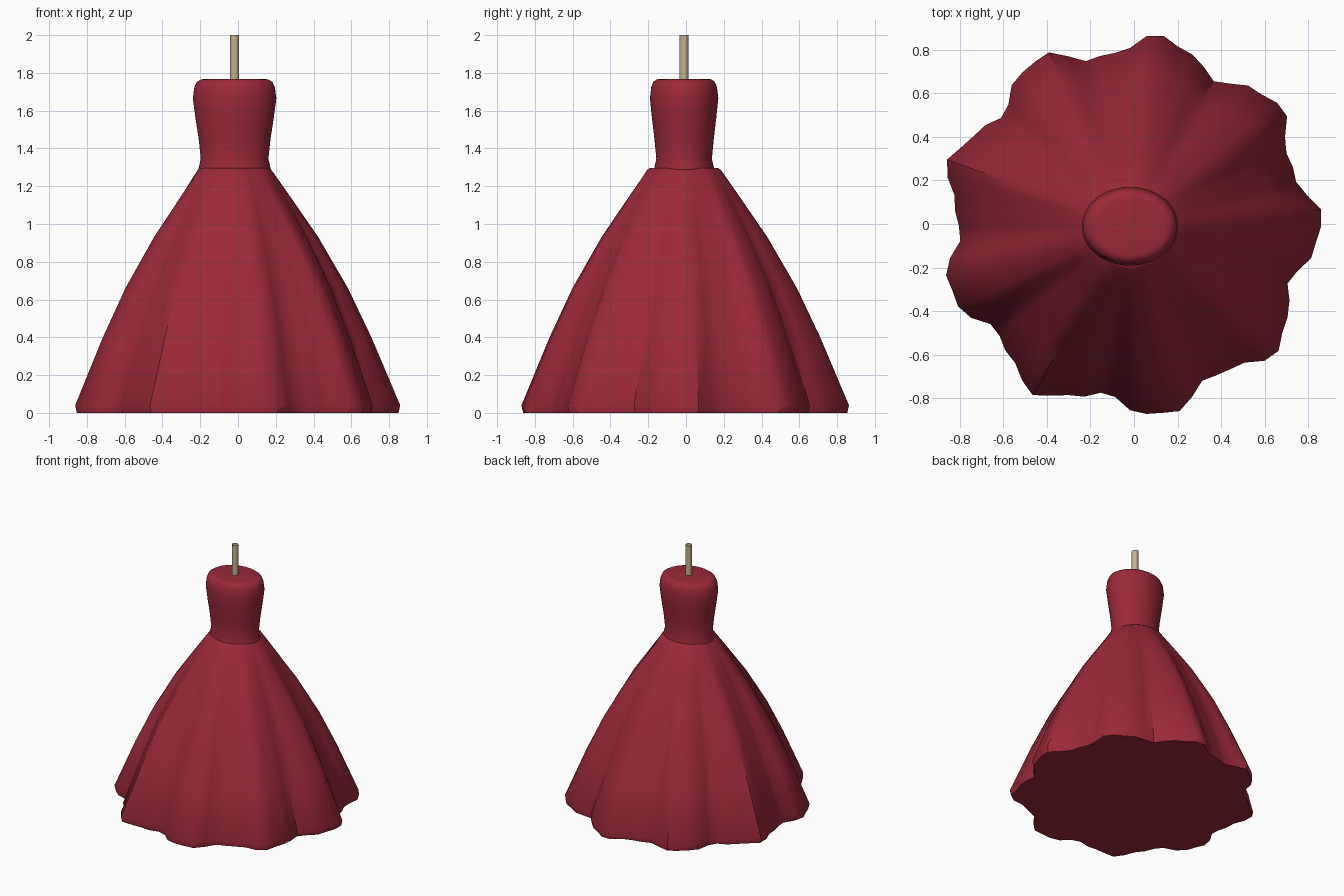
import bpy, bmesh
from math import cos, sin, tau, radians

if "Cube" in bpy.data.objects:
    bpy.data.objects.remove(bpy.data.objects["Cube"])

CX, CY = -0.018, -0.01   # axis of the dress; the folds are uneven around it


def material(name, rgb):
    m = bpy.data.materials.new(name)
    m.diffuse_color = (*rgb, 1)
    m.use_nodes = True
    m.node_tree.nodes["Principled BSDF"].inputs["Base Color"].default_value = m.diffuse_color
    return m


red = material("red_cloth", (0.33, 0.022, 0.042))
tan = material("tan_wood", (0.55, 0.44, 0.27))


def loft(name, rings, mat, angle):
    """Skin a stack of closed rings and cap both ends."""
    bm = bmesh.new()
    loops = [[bm.verts.new(p) for p in ring] for ring in rings]
    n = len(loops[0])
    for a, b in zip(loops, loops[1:]):
        for i in range(n):
            j = (i + 1) % n
            bm.faces.new((a[i], a[j], b[j], b[i]))
    bm.faces.new(loops[0][::-1])
    bm.faces.new(loops[-1])
    me = bpy.data.meshes.new(name)
    bm.to_mesh(me)
    bm.free()
    me.materials.append(mat)
    ob = bpy.data.objects.new(name, me)
    bpy.context.collection.objects.link(ob)
    bpy.context.view_layer.objects.active = ob
    ob.select_set(True)
    bpy.ops.object.shade_smooth_by_angle(angle=radians(angle))
    ob.select_set(False)
    return ob


def skirt_ring(z, radius, fold):
    """Ring with nine broad folds and a fine ripple."""
    pts = []
    for i in range(72):
        t = tau * i / 72
        r = radius + fold * (0.05 * cos(9 * t) + 0.014 * cos(23 * t - 1.87))
        pts.append((CX + r * cos(t), CY + r * sin(t), z))
    return pts


def oval_ring(z, rx, ry):
    return [(CX + rx * cos(tau * i / 64), CY + ry * sin(tau * i / 64), z)
            for i in range(64)]


# Skirt: height, mean radius, fold strength
skirt = [(0, 0.822, 1), (0.04, 0.831, 1), (0.4, 0.69, 0.75), (0.66, 0.575, 0.55),
         (0.93, 0.428, 0.33), (1.12, 0.305, 0.15), (1.285, 0.196, 0), (1.297, 0.18, 0)]
loft("skirt", [skirt_ring(*s) for s in skirt], red, 40)

# Bodice: height, half width, half depth
bodice = [(1.28, 0.194, 0.162), (1.345, 0.179, 0.147), (1.45, 0.19, 0.157),
          (1.56, 0.207, 0.17), (1.665, 0.221, 0.181), (1.725, 0.213, 0.174),
          (1.752, 0.2, 0.163), (1.765, 0.178, 0.146), (1.768, 0.16, 0.13)]
loft("bodice", [oval_ring(*b) for b in bodice], red, 40)

# Open-ended neck rod
bpy.ops.mesh.primitive_cylinder_add(vertices=16, radius=0.024, depth=0.235,
                                    end_fill_type='NOTHING',
                                    location=(CX, CY, 1.8825))
rod = bpy.context.object
rod.name = "neck_rod"
rod.data.materials.append(tan)
bpy.ops.object.shade_smooth_by_angle(angle=radians(40))
